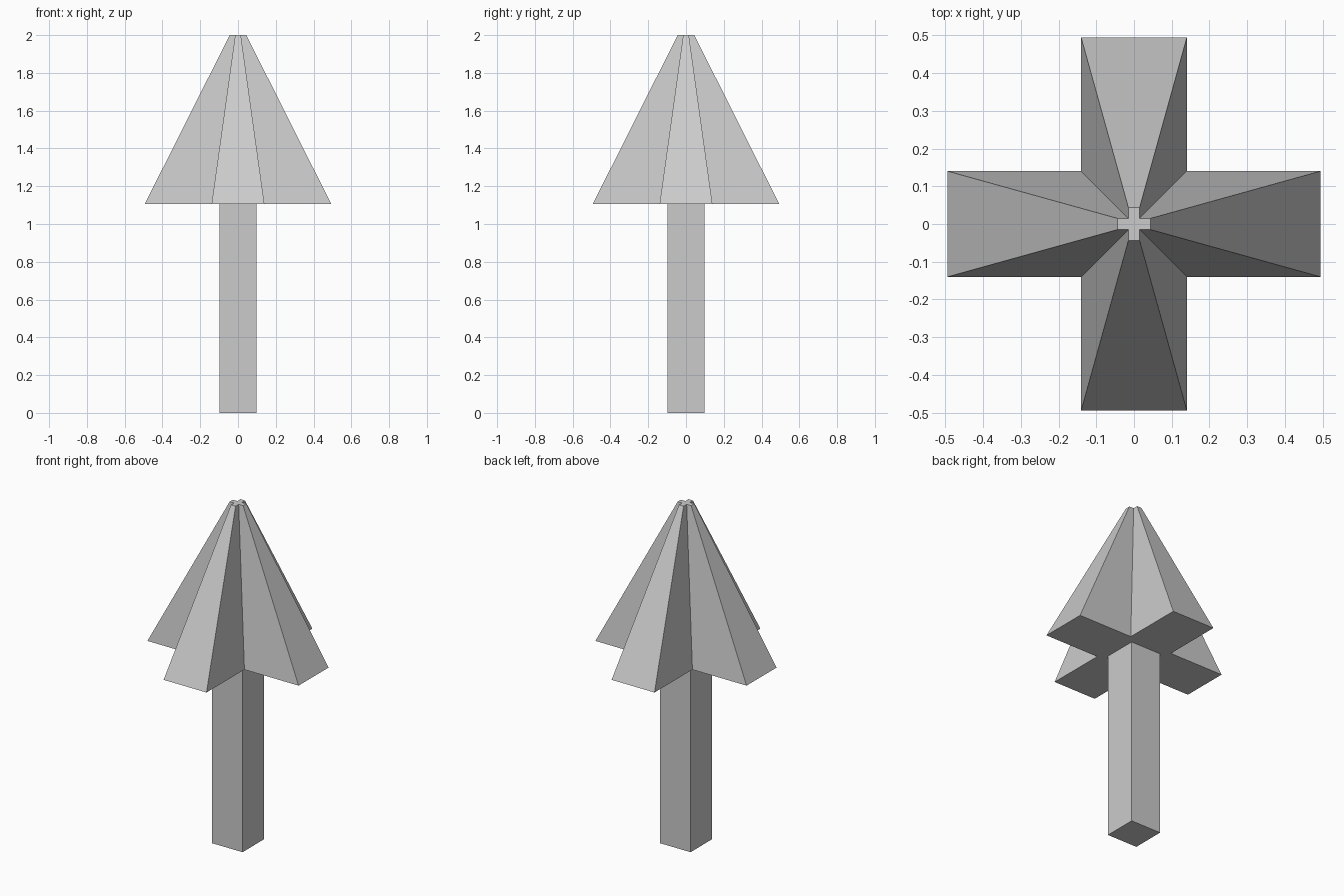
import bpy, bmesh

if "Cube" in bpy.data.objects:
    bpy.data.objects.remove(bpy.data.objects["Cube"])


def loft(name, rings):
    """Closed solid through outline rings given as (points, z)."""
    bm = bmesh.new()
    loops = [[bm.verts.new((x, y, z)) for x, y in pts] for pts, z in rings]
    for lo, hi in zip(loops, loops[1:]):
        n = len(lo)
        for i in range(n):
            j = (i + 1) % n
            bm.faces.new((lo[i], lo[j], hi[j], hi[i]))
    bm.faces.new(loops[0][::-1])
    bm.faces.new(loops[-1])
    bmesh.ops.recalc_face_normals(bm, faces=bm.faces[:])
    mesh = bpy.data.meshes.new(name)
    bm.to_mesh(mesh)
    bm.free()
    obj = bpy.data.objects.new(name, mesh)
    bpy.context.collection.objects.link(obj)
    return obj


def cross(reach, half):
    """Plus-shaped outline: one arm's points turned four times."""
    pts, arm = [], [(reach, -half), (reach, half), (half, half)]
    for _ in range(4):
        pts += arm
        arm = [(-y, x) for x, y in arm]
    return pts


def square(half):
    return [(-half, -half), (half, -half), (half, half), (-half, half)]


CANOPY_Z = 1.105

# Square trunk
loft("trunk", [(square(0.099), 0), (square(0.099), CANOPY_Z)])

# Cross-shaped canopy tapering to a tiny flat top
loft("canopy", [(cross(0.494, 0.14), CANOPY_Z), (cross(0.044, 0.015), 2.0)])
